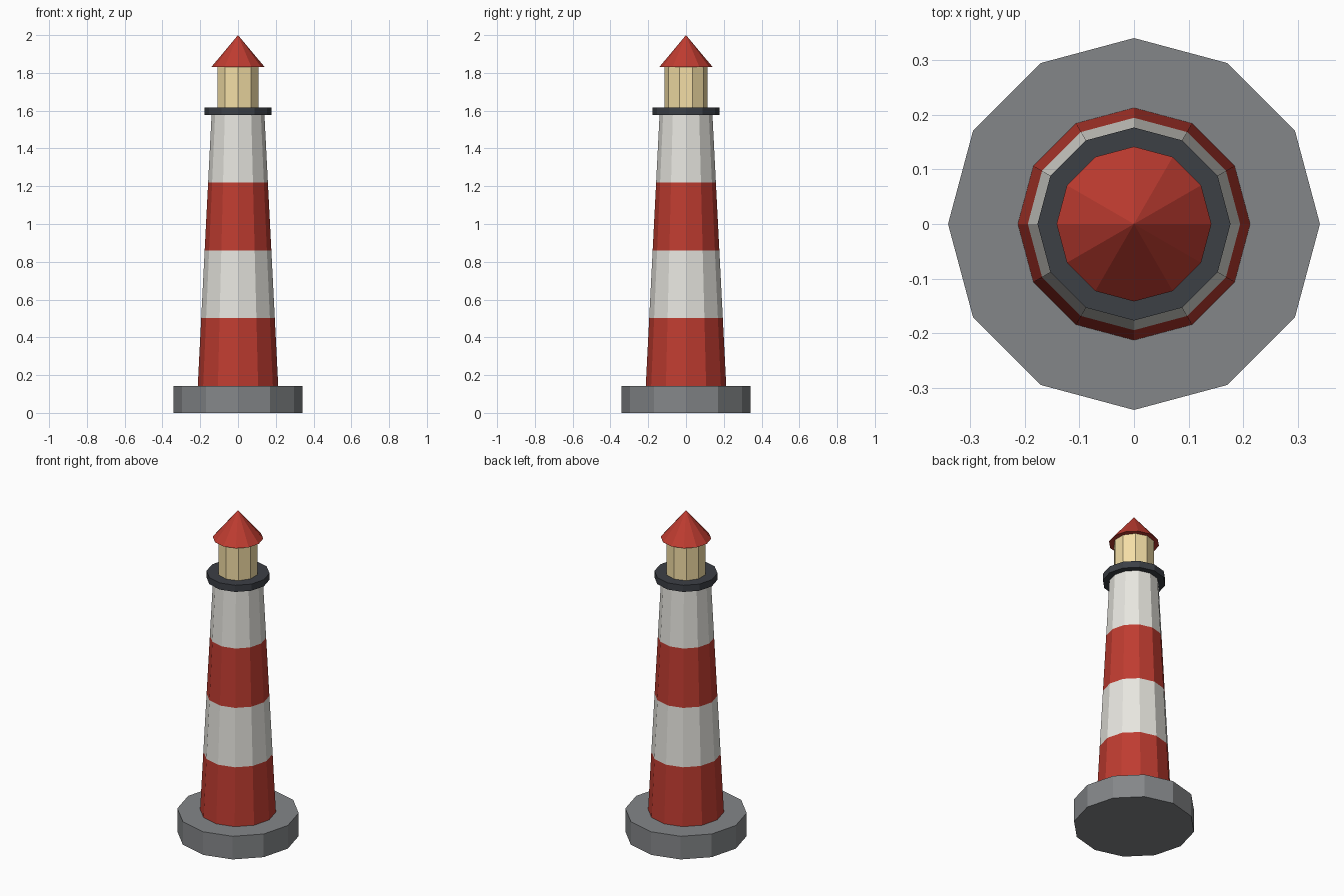
import bpy, bmesh
from math import sin, cos, tau

if "Cube" in bpy.data.objects:
    bpy.data.objects.remove(bpy.data.objects["Cube"])


def material(name, rgb):
    m = bpy.data.materials.new(name)
    m.diffuse_color = (*rgb, 1)
    m.use_nodes = True
    m.node_tree.nodes["Principled BSDF"].inputs["Base Color"].default_value = m.diffuse_color
    return m


RED = material("red_paint", (0.52, 0.045, 0.03))
WHITE = material("white_paint", (0.80, 0.79, 0.74))
STONE = material("stone", (0.23, 0.24, 0.25))
IRON = material("dark_iron", (0.045, 0.05, 0.06))
GLASS = material("warm_glass", (0.90, 0.73, 0.38))


def turned(name, sides, profile, mats):
    """Stack flat-sided rings (radius, z); one material per band, cycled."""
    bm = bmesh.new()
    rings = []
    for r, z in profile:
        n = sides if r > 0 else 1
        # first corner lies on the y axis
        rings.append([bm.verts.new((r * sin(-tau * i / sides), r * cos(tau * i / sides), z))
                      for i in range(n)])
    for band, (lo, hi) in enumerate(zip(rings, rings[1:])):
        for i in range(sides):
            j = (i + 1) % sides
            top = [hi[0]] if len(hi) == 1 else [hi[j], hi[i]]
            bm.faces.new([lo[i], lo[j], *top]).material_index = band % len(mats)
    bm.faces.new(rings[0][::-1])
    if len(rings[-1]) > 1:
        bm.faces.new(rings[-1]).material_index = (len(rings) - 2) % len(mats)
    bmesh.ops.recalc_face_normals(bm, faces=bm.faces)
    me = bpy.data.meshes.new(name)
    bm.to_mesh(me)
    bm.free()
    for m in mats:
        me.materials.append(m)
    ob = bpy.data.objects.new(name, me)
    bpy.context.collection.objects.link(ob)
    return ob


# Stone footing
turned("base", 12, [(0.341, 0), (0.341, 0.143)], [STONE])

# Tapered tower with four equal stripes
z0, z1, r0, r1 = 0.143, 1.577, 0.213, 0.14
stripes = [(r0 + (r1 - r0) * k / 4, z0 + (z1 - z0) * k / 4) for k in range(5)]
turned("tower", 12, stripes, [RED, WHITE])

# Gallery walkway, lantern room and pointed roof
turned("gallery", 12, [(0.177, 1.577), (0.177, 1.618)], [IRON])
turned("lantern_room", 10, [(0.115, 1.618), (0.115, 1.83)], [GLASS])
turned("roof", 12, [(0.142, 1.83), (0, 2.0)], [RED])
